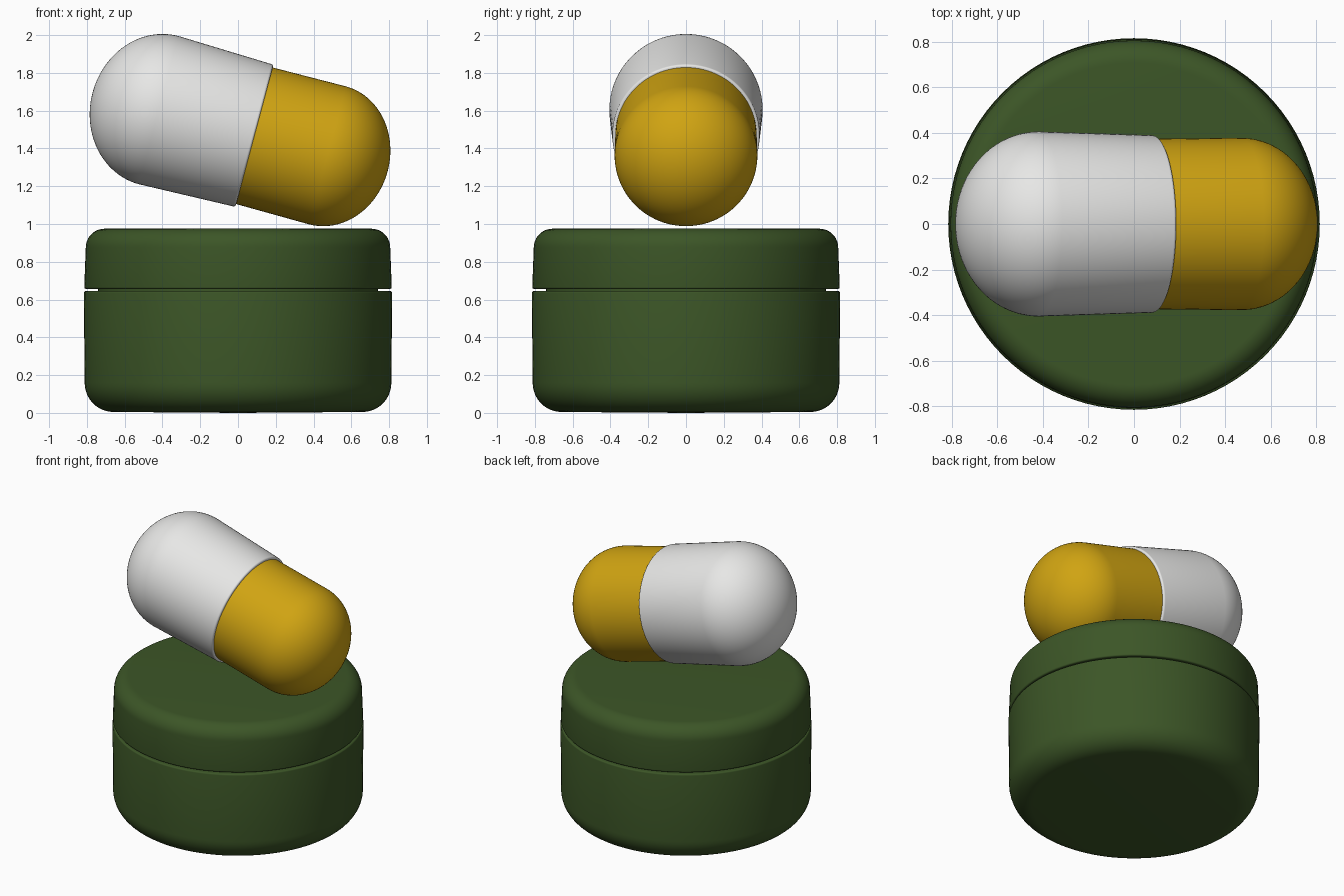
import bpy
import bmesh
from math import sin, cos, pi, radians
from mathutils import Matrix, Vector

SEGMENTS = 96

cube = bpy.data.objects.get("Cube")
if cube:
    bpy.data.objects.remove(cube, do_unlink=True)


def make_material(name, color):
    mat = bpy.data.materials.new(name)
    mat.use_nodes = True
    mat.diffuse_color = (*color, 1)
    mat.node_tree.nodes["Principled BSDF"].inputs["Base Color"].default_value = (*color, 1)
    return mat


green = make_material("dark green", (0.045, 0.092, 0.02))
white = make_material("white", (0.80, 0.80, 0.79))
yellow = make_material("golden yellow", (0.63, 0.37, 0.006))


def arc(center_r, center_z, size_r, size_z, start, end, steps=12):
    """Elliptical arc in the radius/height plane, angles in degrees."""
    points = []
    for i in range(steps + 1):
        a = radians(start + (end - start) * i / steps)
        points.append((center_r + size_r * cos(a), center_z + size_z * sin(a)))
    return points


def lathe(name, profile, mat, matrix=None):
    """Spin a profile, listed bottom to top, about the z axis."""
    bm = bmesh.new()
    verts = [bm.verts.new((max(r, 0), 0, z)) for r, z in profile]
    edges = [bm.edges.new(pair) for pair in zip(verts, verts[1:])]
    bmesh.ops.spin(bm, geom=verts + edges, axis=(0, 0, 1), cent=(0, 0, 0),
                   angle=2 * pi, steps=SEGMENTS)
    bmesh.ops.remove_doubles(bm, verts=bm.verts, dist=0.0002)
    bmesh.ops.recalc_face_normals(bm, faces=bm.faces)
    mesh = bpy.data.meshes.new(name)
    bm.to_mesh(mesh)
    bm.free()
    mesh.materials.append(mat)
    obj = bpy.data.objects.new(name, mesh)
    bpy.context.collection.objects.link(obj)
    if matrix:
        obj.matrix_world = matrix
    bpy.ops.object.select_all(action='DESELECT')
    obj.select_set(True)
    bpy.context.view_layer.objects.active = obj
    bpy.ops.object.shade_smooth_by_angle(angle=radians(40))
    return obj


# Jar: rounded base, recessed neck and rounded lid
lathe("jar_base",
      [(0, 0)] + arc(0.66, 0.16, 0.152, 0.155, -90, 0)
      + arc(0.806, 0.635, 0.01, 0.01, 0, 90, 4) + [(0, 0.645)], green)

lathe("jar_neck", [(0, 0.63), (0.74, 0.63), (0.74, 0.67), (0, 0.67)], green)

lathe("jar_lid",
      [(0, 0.656)] + arc(0.804, 0.666, 0.01, 0.01, -90, 0, 4)
      + arc(0.706, 0.875, 0.1, 0.1, 0, 90) + [(0, 0.976)], green)

# Capsule: local z runs from the seam towards the white end, tilted upwards
tilt = Matrix.Translation(Vector((0.087, 0, 1.467))) @ Matrix.Rotation(radians(-75), 4, 'Y')

lathe("capsule_cap",
      [(0, 0)] + arc(0.378, 0.012, 0.012, 0.012, -90, 0, 4)
      + arc(0, 0.525, 0.406, 0.362, 0, 90, 24), white, tilt)

lathe("capsule_body",
      arc(0, -0.40, 0.378, 0.33, -90, 0, 24) + [(0.374, 0.02), (0, 0.02)], yellow, tilt)
